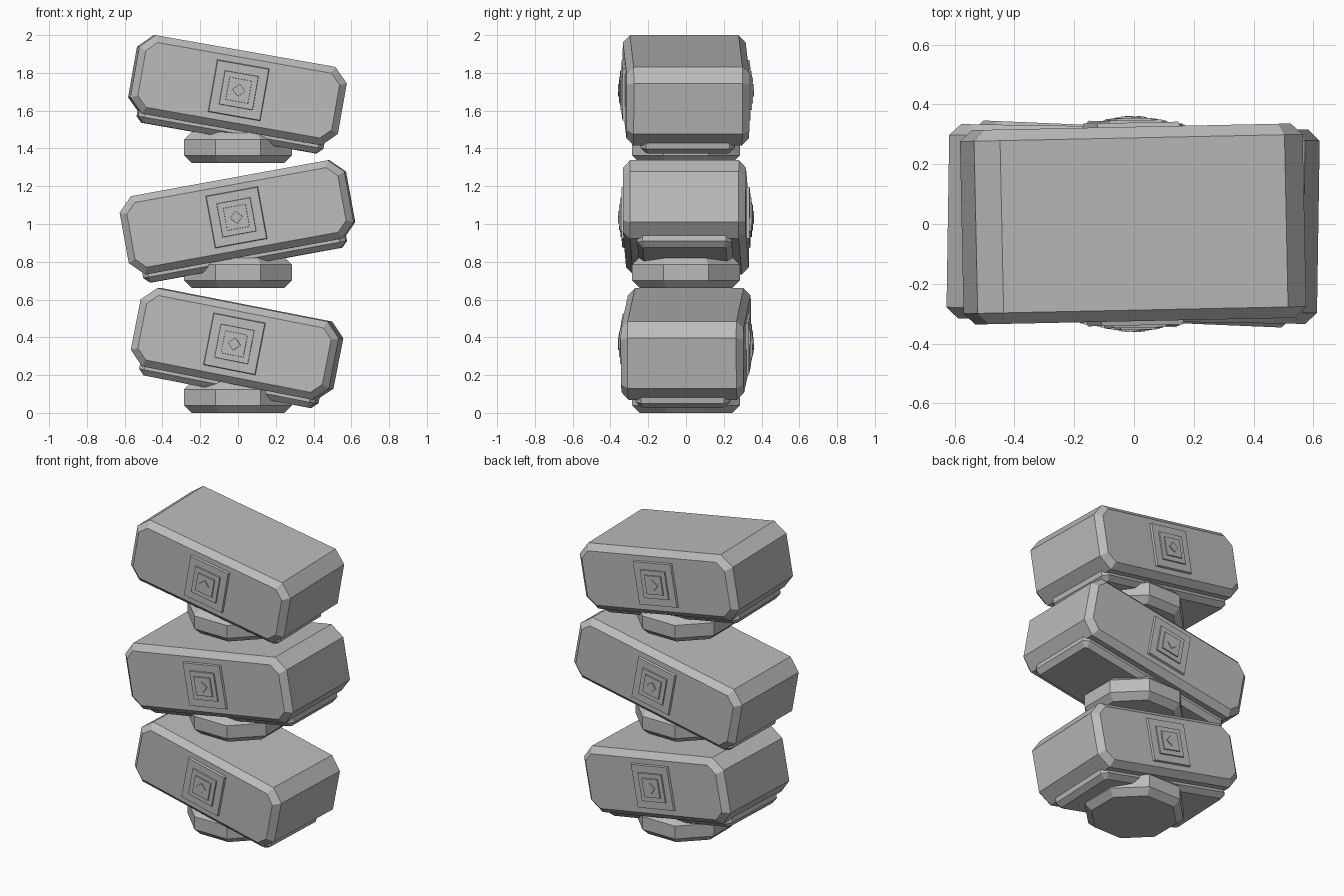
import bpy, bmesh
from math import radians, pi, sqrt
from mathutils import Matrix, Vector

cube = bpy.data.objects.get("Cube")
if cube:
    bpy.data.objects.remove(cube, do_unlink=True)

stone = bpy.data.materials.new("stone_grey")
stone.use_nodes = True
GREY = (0.5, 0.5, 0.5, 1)
stone.diffuse_color = GREY
stone.node_tree.nodes["Principled BSDF"].inputs["Base Color"].default_value = GREY

FACE_FRONT = Matrix.Rotation(pi / 2, 4, "X")   # turns +z to -y


def add_object(name, bm, matrix):
    mesh = bpy.data.meshes.new(name)
    bmesh.ops.recalc_face_normals(bm, faces=bm.faces)
    bm.to_mesh(mesh)
    bm.free()
    mesh.materials.append(stone)
    obj = bpy.data.objects.new(name, mesh)
    bpy.context.collection.objects.link(obj)
    obj.matrix_world = matrix
    return obj


def octagon(w, h, c):
    """Rectangle of half size w by h with cut corners."""
    return [(w, c - h), (w, h - c), (w - c, h), (c - w, h),
            (-w, h - c), (-w, c - h), (c - w, -h), (w - c, -h)]


def chamfered_prism(name, w, h, cut, low, high, bevel, matrix):
    """Cut-corner prism along z with both rims chamfered."""
    bm = bmesh.new()
    inner = octagon(w - bevel, h - bevel, cut - bevel * (2 - sqrt(2)))
    outer = octagon(w, h, cut)
    levels = [(inner, low), (outer, low + bevel), (outer, high - bevel), (inner, high)]
    rings = [[bm.verts.new((x, y, z)) for x, y in pts] for pts, z in levels]
    for a, b in zip(rings, rings[1:]):
        for i in range(8):
            j = (i + 1) % 8
            bm.faces.new((a[i], a[j], b[j], b[i]))
    bm.faces.new(rings[0])
    bm.faces.new(rings[-1])
    return add_object(name, bm, matrix)


def emblem(name, matrix):
    """Stepped stack of square plates crowned by a diamond."""
    bm = bmesh.new()
    # side length, height above the face, turn
    for side, top, turn in ((0.285, 0.014, 45), (0.19, 0.022, 45),
                            (0.13, 0.029, 45), (0.058, 0.035, 0)):
        r = side / sqrt(2)
        place = Matrix.Translation((0, 0, top / 2 - 0.005)) @ Matrix.Rotation(radians(turn), 4, "Z")
        bmesh.ops.create_cone(bm, cap_ends=True, segments=4, radius1=r,
                              radius2=r - 0.008, depth=top + 0.01, matrix=place)
    add_object(name, bm, matrix)


HALF_DEPTH, HALF_HEIGHT = 0.325, 0.211

# level name, half width, centre x, centre z, tilt, yaw
LEVELS = (("lower", 0.535, -0.005, 0.365, 11.1, -2.4),
          ("middle", 0.605, -0.003, 1.035, -10.35, -0.9),
          ("upper", 0.558, -0.003, 1.708, 10.0, 1.2))

for n, (level, half_w, x, z, tilt, yaw) in enumerate(LEVELS):
    frame = (Matrix.Translation((x, 0, z)) @ Matrix.Rotation(radians(yaw), 4, "Z")
             @ Matrix.Rotation(radians(tilt), 4, "Y"))

    # main tilted block
    chamfered_prism(level + "_block", half_w, HALF_HEIGHT, 0.075,
                    -HALF_DEPTH, HALF_DEPTH, 0.037, frame @ FACE_FRONT)

    # thin slab under the block
    chamfered_prism(level + "_under_slab", half_w - 0.06, 0.25, 0.03,
                    -0.257, -0.15, 0.03, frame)

    # square emblems on front and back
    for side, turn in (("front", 0), ("back", pi)):
        emblem(f"{level}_{side}_emblem",
               frame @ Matrix.Rotation(turn, 4, "Z")
               @ Matrix.Translation((0, -HALF_DEPTH, 0)) @ FACE_FRONT)

    # octagonal pedestal
    chamfered_prism(level + "_pedestal", 0.285, 0.285, 0.167, 0, 0.165, 0.04,
                    Matrix.Translation((0, 0, n * 0.661)))
